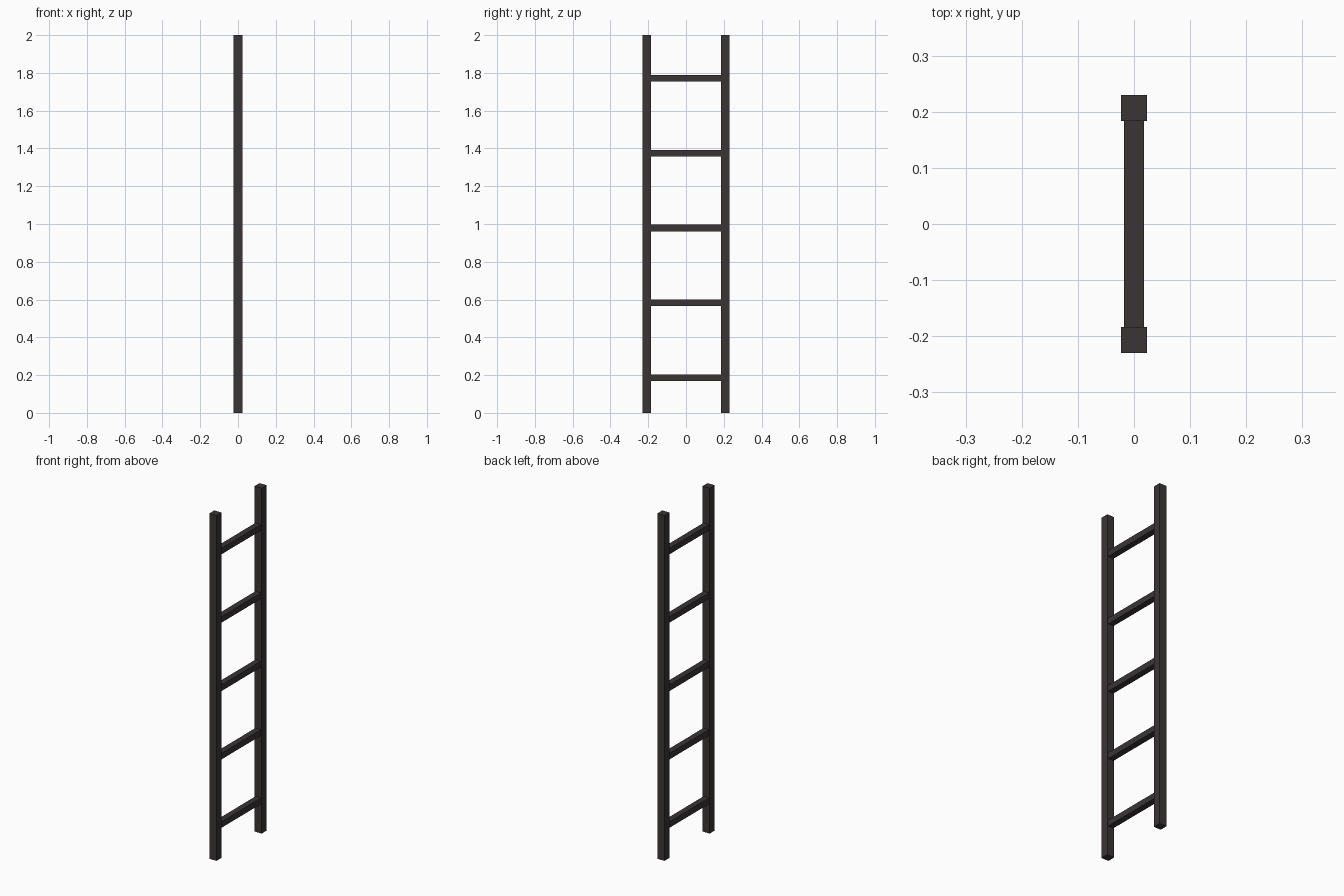
import bpy

if "Cube" in bpy.data.objects:
    bpy.data.objects.remove(bpy.data.objects["Cube"])

# Single dark iron colour
iron = bpy.data.materials.new("dark_iron")
iron.diffuse_color = (0.042, 0.035, 0.036, 1.0)
iron.use_nodes = True
iron.node_tree.nodes["Principled BSDF"].inputs["Base Color"].default_value = iron.diffuse_color


def box(name, center, size):
    bpy.ops.mesh.primitive_cube_add(size=1, location=center)
    obj = bpy.context.object
    obj.name = name
    obj.scale = size
    bpy.ops.object.transform_apply(location=False, rotation=False, scale=True)
    obj.data.materials.append(iron)
    return obj


HEIGHT = 2.0
STILE = 0.046     # square stile thickness
RUNG = 0.035      # square rung thickness
STILE_Y = 0.207   # stile centre offset

# Two upright stiles
for side, label in ((-1, "left"), (1, "right")):
    box(f"{label}_stile", (0, side * STILE_Y, HEIGHT / 2), (STILE, STILE, HEIGHT))

# Five evenly spaced rungs butting into the stiles
rung_length = 2 * STILE_Y - STILE + 0.004
for i in range(5):
    box(f"rung_{i + 1}", (0, 0, 0.187 + 0.396 * i), (RUNG, rung_length, RUNG))
